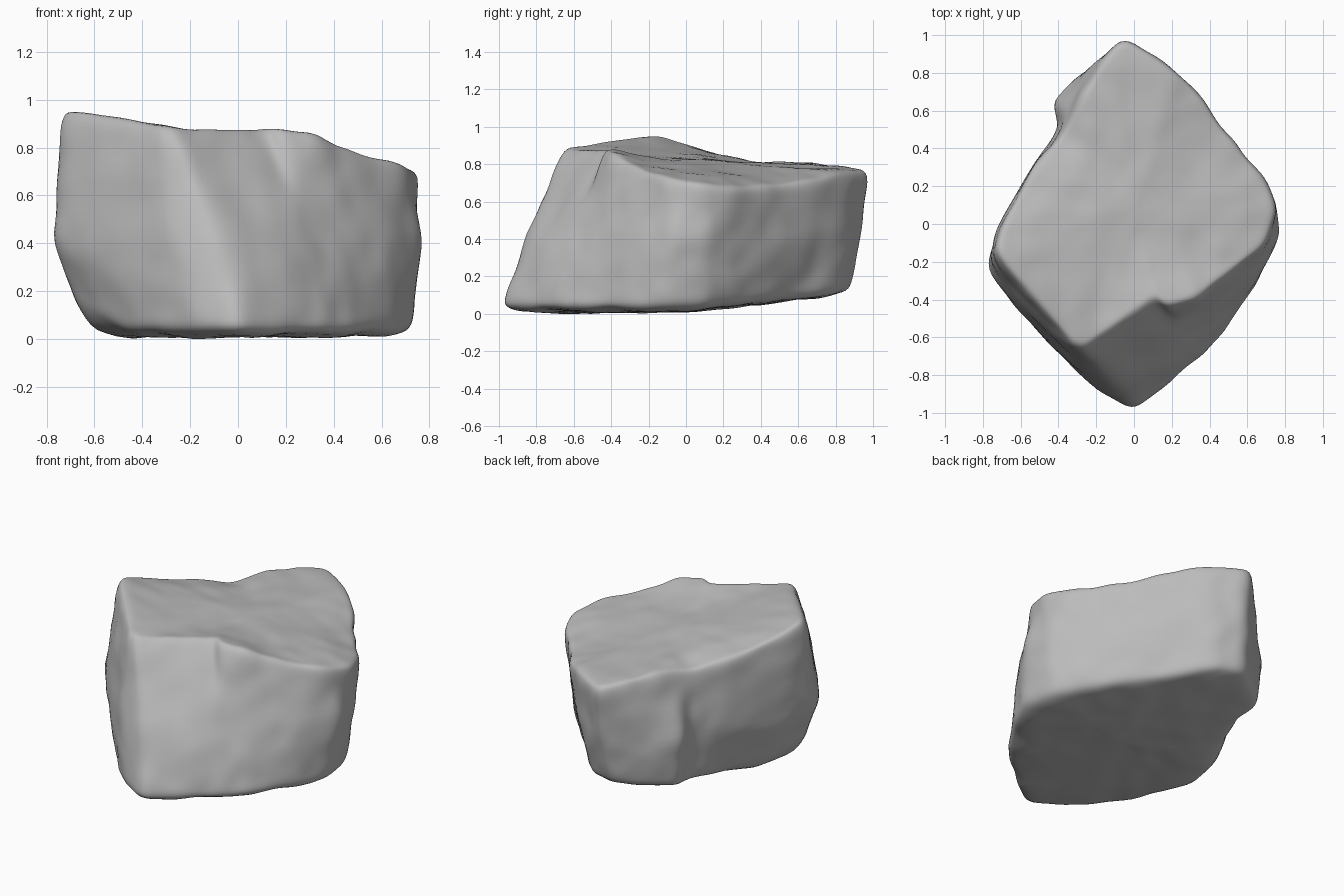
import bpy
import bmesh
from mathutils import Vector, noise

default_cube = bpy.data.objects.get("Cube")
if default_cube:
    bpy.data.objects.remove(default_cube, do_unlink=True)

# Outlines of the boulder, anticlockwise from the front corner
FOOT = [(0, -1.01), (.14, -.88), (.27, -.78), (.36, -.71), (.48, -.58), (.62, -.38), (.73, -.13),
        (.7, .08), (.62, .2), (.45, .4), (.24, .63), (.08, .83), (-.1, .88), (-.27, .77),
        (-.39, .65), (-.38, .5), (-.46, .3), (-.63, -.02), (-.7, -.22), (-.5, -.53), (-.25, -.85)]
WAIST = [(-.08, -.87), (.09, -.77), (.25, -.67), (.33, -.57), (.45, -.46), (.63, -.3), (.79, -.06),
         (.76, .12), (.68, .24), (.5, .45), (.29, .7), (.14, .87), (-.06, .96), (-.28, .81),
         (-.43, .65), (-.39, .51), (-.52, .34), (-.74, -.04), (-.79, -.24), (-.58, -.51),
         (-.3, -.79)]
CROWN = [(-.26, -.65, .89), (-.01, -.47, .88), (.11, -.39, .88), (.18, -.43, .88),
         (.33, -.39, .86), (.52, -.24, .78), (.68, -.12, .74), (.75, .06, .7), (.69, .23, .68),
         (.51, .44, .69), (.31, .72, .73), (.18, .84, .77), (-.05, .98, .77), (-.17, .86, .8),
         (-.3, .62, .81), (-.38, .47, .79), (-.53, .3, .83), (-.7, 0, .92), (-.74, -.16, .97),
         (-.5, -.42, .93), (-.34, -.62, .9)]


def blend(ring_a, ring_b, t):
    return [a.lerp(b, t) for a, b in zip(ring_a, ring_b)]


def shrink(ring, factor):
    centre = sum(ring, Vector()) / len(ring)
    return [centre.lerp(p, factor) for p in ring]


def densify(ring):
    # Extra midpoints keep the corners firm when the surface is rounded
    following = ring[1:] + ring[:1]
    return [q for a, b in zip(ring, following) for q in (a, a.lerp(b, .5))]


def inner(ring, factor, height):
    return [Vector((p.x, p.y, height(p))) for p in shrink(ring, factor)]


def underside(p):
    return .015 + .11 * max(p.y, 0)


def top_slope(p):
    return .83 - .13 * p.x - .06 * p.y


foot = densify([Vector((x, y, .045 + .09 * max(y, 0) + .6 * max(-x - .5, 0))) for x, y in FOOT])
waist = densify([Vector((x, y, .42)) for x, y in WAIST])
crown = densify([Vector(p) for p in CROWN])

# Stack of rings from the underside to the top face
rings = [inner(foot, .3, underside), inner(foot, .65, underside), inner(foot, .9, underside),
         foot, blend(foot, waist, .2), blend(foot, waist, .6), waist,
         blend(waist, crown, .5), shrink(blend(waist, crown, .85), 1.015), crown,
         shrink(crown, .93), blend(shrink(crown, .7), inner(crown, .7, top_slope), .6),
         inner(crown, .35, top_slope)]

bm = bmesh.new()
loops = [[bm.verts.new(p) for p in ring] for ring in rings]
count = len(foot)
for low, high in zip(loops, loops[1:]):
    for i in range(count):
        j = (i + 1) % count
        bm.faces.new((low[i], low[j], high[j], high[i]))
for loop, ring in ((loops[0][::-1], rings[0]), (loops[-1], rings[-1])):
    hub = bm.verts.new(sum(ring, Vector()) / count)
    for i in range(count):
        bm.faces.new((hub, loop[i], loop[(i + 1) % count]))
mesh = bpy.data.meshes.new("boulder")
bm.to_mesh(mesh)
bm.free()

boulder = bpy.data.objects.new("boulder", mesh)
bpy.context.collection.objects.link(boulder)
bpy.context.view_layer.objects.active = boulder
boulder.select_set(True)
rounding = boulder.modifiers.new("rounding", 'SUBSURF')
rounding.levels = rounding.render_levels = 2
bpy.ops.object.modifier_apply(modifier=rounding.name)

# Weathered dents and chips
normals = [v.normal.copy() for v in mesh.vertices]
for v, n in zip(mesh.vertices, normals):
    broad = noise.noise(v.co * 3.5)
    fine = noise.noise(v.co * 8 + Vector((5, 2, 9)))
    v.co += n * (.012 * broad + .008 * fine)

# Rest the lowest point on the ground
lowest = min(v.co.z for v in mesh.vertices)
for v in mesh.vertices:
    v.co.z -= lowest

stone = bpy.data.materials.new("stone grey")
stone.use_nodes = True
colour = (.5, .5, .5, 1)
stone.diffuse_color = colour
stone.node_tree.nodes["Principled BSDF"].inputs["Base Color"].default_value = colour
mesh.materials.append(stone)
bpy.ops.object.shade_smooth_by_angle()
